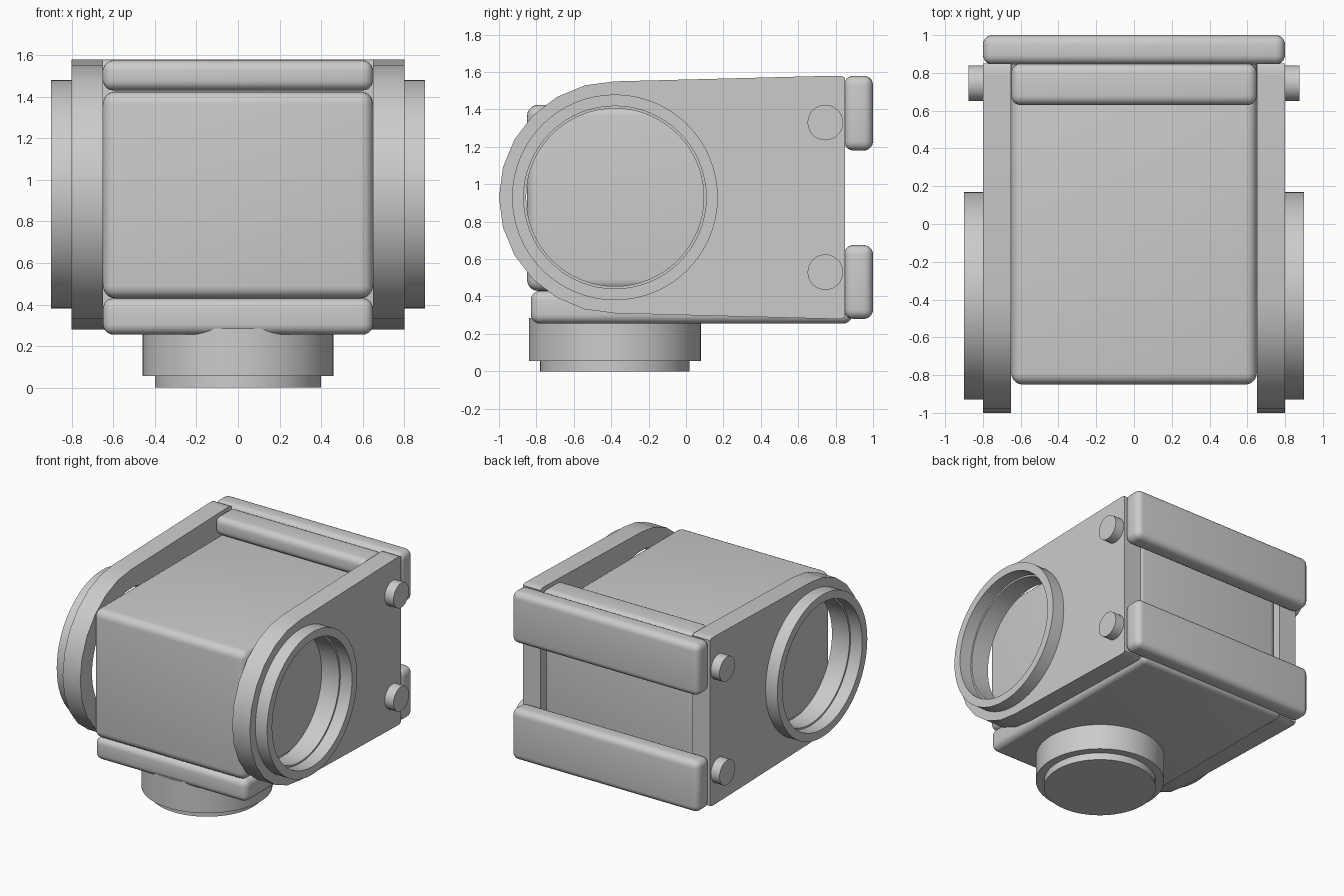
import bpy, bmesh
from math import radians, sin, cos, pi
from mathutils import Matrix

if "Cube" in bpy.data.objects:
    bpy.data.objects.remove(bpy.data.objects["Cube"], do_unlink=True)

grey = bpy.data.materials.new("plain_grey")
grey.use_nodes = True
GREY = (0.6, 0.6, 0.6, 1)
grey.diffuse_color = GREY
grey.node_tree.nodes["Principled BSDF"].inputs["Base Color"].default_value = GREY

AXIS_Y, AXIS_Z = -0.38, 0.93      # centre of the round side openings


def select(ob):
    bpy.ops.object.select_all(action="DESELECT")
    ob.select_set(True)
    bpy.context.view_layer.objects.active = ob


def finish(name, bm):
    bmesh.ops.recalc_face_normals(bm, faces=bm.faces)
    me = bpy.data.meshes.new(name)
    bm.to_mesh(me)
    bm.free()
    me.materials.append(grey)
    ob = bpy.data.objects.new(name, me)
    bpy.context.collection.objects.link(ob)
    return ob


def smooth(ob):
    select(ob)
    bpy.ops.object.shade_smooth_by_angle(angle=radians(32))


def rounded_box(name, x, y, z, radius):
    """Box spanning -x..x and the given y and z ranges, with rounded edges."""
    bm = bmesh.new()
    bmesh.ops.create_cube(bm, size=1)
    bmesh.ops.scale(bm, vec=(2 * x, y[1] - y[0], z[1] - z[0]), verts=bm.verts)
    bmesh.ops.translate(bm, vec=(0, sum(y) / 2, sum(z) / 2), verts=bm.verts)
    bmesh.ops.bevel(bm, geom=bm.edges[:], offset=radius, segments=5,
                    profile=0.5, affect="EDGES")
    smooth(finish(name, bm))


def cylinder(name, radius, centre, depth, along_x=False, segments=64):
    bm = bmesh.new()
    turn = Matrix.Rotation(pi / 2, 4, "Y") if along_x else Matrix()
    bmesh.ops.create_cone(bm, cap_ends=True, segments=segments, radius1=radius,
                          radius2=radius, depth=depth,
                          matrix=Matrix.Translation(centre) @ turn)
    ob = finish(name, bm)
    smooth(ob)
    return ob


def tube(name, inner, outer, x0, x1):
    """Ring around the side opening axis."""
    bm = bmesh.new()
    corners = [(x0, inner), (x1, inner), (x1, outer), (x0, outer)]
    vs = [bm.verts.new((x, AXIS_Y, AXIS_Z + r)) for x, r in corners]
    es = [bm.edges.new((vs[i], vs[(i + 1) % 4])) for i in range(4)]
    bmesh.ops.spin(bm, geom=vs + es, cent=(0, AXIS_Y, AXIS_Z), axis=(1, 0, 0),
                   angle=2 * pi, steps=64, use_merge=True)
    bmesh.ops.remove_doubles(bm, verts=bm.verts, dist=0.0005)
    smooth(finish(name, bm))


def side_wall(name, x0, x1):
    """Plate with a faceted round front and a round opening."""
    bm = bmesh.new()
    outline = [(AXIS_Y - 0.62 * sin(radians(a)), AXIS_Z + 0.62 * cos(radians(a)))
               for a in range(0, 181, 15)]
    outline += [(0.78, 0.28), (0.83, 0.28), (0.85, 0.29),
                (0.85, 1.57), (0.83, 1.58), (0.78, 1.58)]
    face = bm.faces.new([bm.verts.new((x0, y, z)) for y, z in outline])
    ext = bmesh.ops.extrude_face_region(bm, geom=[face])["geom"]
    bmesh.ops.translate(bm, vec=(x1 - x0, 0, 0),
                        verts=[g for g in ext if isinstance(g, bmesh.types.BMVert)])
    # extruding leaves the first face in place or removes it: keep the plate closed
    bmesh.ops.holes_fill(bm, edges=[e for e in bm.edges if e.is_boundary])
    wall = finish(name, bm)
    cutter = cylinder("opening_cutter", 0.475, ((x0 + x1) / 2, AXIS_Y, AXIS_Z), 0.4, True)
    cutter.hide_render = True
    mod = wall.modifiers.new("opening", "BOOLEAN")
    mod.operation = "DIFFERENCE"
    mod.solver = "EXACT"
    mod.object = cutter
    select(wall)
    bpy.ops.object.modifier_apply(modifier=mod.name)
    bpy.data.objects.remove(cutter, do_unlink=True)
    smooth(wall)


# Main block, floor plate and cross bars
rounded_box("main_body", 0.65, (-0.85, 0.82), (0.43, 1.425), 0.06)
rounded_box("bottom_plate", 0.65, (-0.83, 0.89), (0.255, 0.43), 0.05)
rounded_box("top_inner_bar", 0.65, (0.63, 0.85), (1.43, 1.575), 0.05)
rounded_box("upper_rear_bar", 0.8, (0.845, 1.0), (1.18, 1.58), 0.05)
rounded_box("lower_rear_bar", 0.8, (0.845, 1.0), (0.28, 0.675), 0.05)

# Round foot
cylinder("foot_collar", 0.46, (0, AXIS_Y, 0.17), 0.23)
cylinder("foot_disc", 0.4, (0, AXIS_Y, 0.05), 0.1)

# Side walls with rings and pins
for side, s in (("left", 1), ("right", -1)):
    side_wall(side + "_wall", s * 0.65, s * 0.8)
    tube(side + "_ring", 0.488, 0.55, s * 0.8, s * 0.9)
    for level, z in (("upper", 1.33), ("lower", 0.53)):
        cylinder(f"{side}_{level}_pin", 0.095, (s * 0.82, 0.745, z), 0.11, True, 32)
